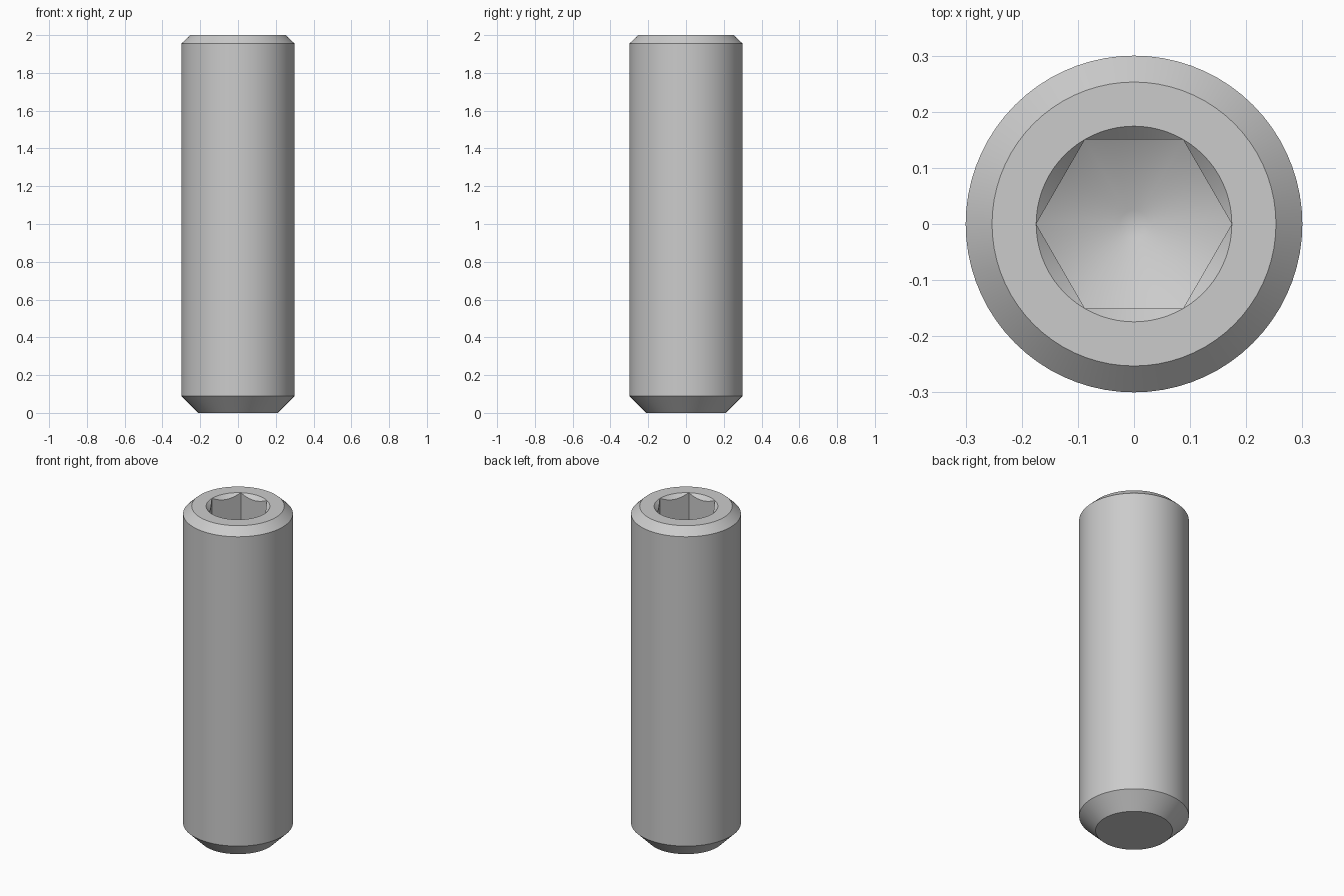
import bpy, bmesh
from math import cos, sin, tan, pi, radians

if "Cube" in bpy.data.objects:
    bpy.data.objects.remove(bpy.data.objects["Cube"], do_unlink=True)

SEGMENTS = 72
FLAT = 0.151                       # socket centre to flat
CORNER = FLAT / cos(pi / 6)        # socket centre to corner
SOCKET_Z = 1.65                    # depth of the full hexagon


def hexagon(angle):
    """Radius of the hexagonal socket in a direction."""
    return FLAT / cos(angle % (pi / 3) - pi / 6)


def circle(r, z):
    return lambda a: (r, z)


def countersink_rim(a):
    r = hexagon(a)
    return r, 2 - (CORNER - r)


def floor_rim(a):
    r = hexagon(a)
    return r, SOCKET_Z - (CORNER - r) * tan(radians(30))


# Rings from the point, up the shank, over the rim and down into the socket
rings = [
    circle(0.21, 0), circle(0.3, 0.09),
    circle(0.3, 1.955), circle(0.253, 2),
    circle(CORNER, 2), countersink_rim, floor_rim,
    circle(0.025, SOCKET_Z - (CORNER - 0.025) * tan(radians(30))),
]

bm = bmesh.new()
loops = []
for ring in rings:
    loop = []
    for i in range(SEGMENTS):
        a = 2 * pi * i / SEGMENTS
        r, z = ring(a)
        loop.append(bm.verts.new((r * cos(a), r * sin(a), z)))
    loops.append(loop)

for low, high in zip(loops, loops[1:]):
    for i in range(SEGMENTS):
        j = (i + 1) % SEGMENTS
        bm.faces.new((low[i], low[j], high[j], high[i]))

# Flat point and socket bottom
bm.faces.new(loops[0][::-1])
bm.faces.new(loops[-1])

# Countersink meets the rim at the hexagon corners
bmesh.ops.remove_doubles(bm, verts=bm.verts, dist=1e-5)
bmesh.ops.recalc_face_normals(bm, faces=bm.faces)

mesh = bpy.data.meshes.new("set_screw")
bm.to_mesh(mesh)
bm.free()
screw = bpy.data.objects.new("set_screw", mesh)
bpy.context.collection.objects.link(screw)

# Plain steel
steel = bpy.data.materials.new("steel_grey")
steel.use_nodes = True
colour = (0.6, 0.6, 0.6, 1)
steel.diffuse_color = colour
steel.node_tree.nodes["Principled BSDF"].inputs["Base Color"].default_value = colour
mesh.materials.append(steel)

bpy.ops.object.select_all(action="DESELECT")
screw.select_set(True)
bpy.context.view_layer.objects.active = screw
bpy.ops.object.shade_smooth_by_angle(angle=radians(32))
